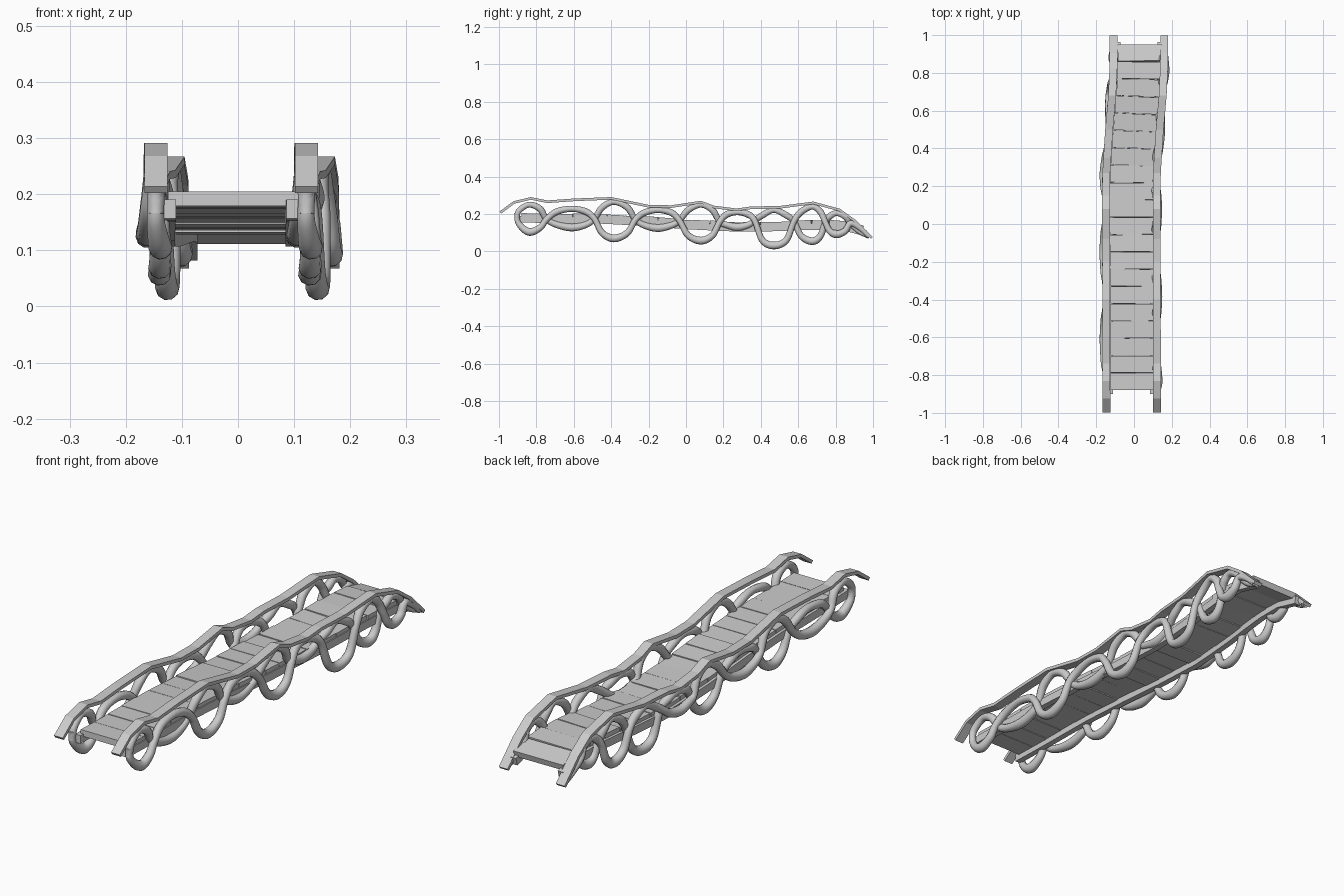
import bpy, bmesh, random
from mathutils import Vector, Matrix

if "Cube" in bpy.data.objects:
    bpy.data.objects.remove(bpy.data.objects["Cube"])

random.seed(4)
SIDES = {"left": -0.134, "right": 0.134}


def lerp_table(table, y):
    for (a, va), (b, vb) in zip(table, table[1:]):
        if y <= b:
            return va + (vb - va) * max(0, (y - a) / (b - a))
    return table[-1][1]


# sideways drift of the whole bridge, and height of the deck surface
BEND = [(-1, -.012), (0, -.014), (.25, -.014), (.5, .002), (.7, .02), (.85, .026), (1, .026)]
DECK = [(-.92, .208), (-.75, .203), (-.45, .2), (-.2, .186), (0, .17), (.3, .156),
        (.5, .16), (.7, .168), (.84, .164), (.97, .13)]


def bend(y):
    return lerp_table(BEND, y)


def deck(y):
    return lerp_table(DECK, y)


def finish(bm, name):
    bmesh.ops.recalc_face_normals(bm, faces=bm.faces)
    me = bpy.data.meshes.new(name)
    bm.to_mesh(me)
    bm.free()
    ob = bpy.data.objects.new(name, me)
    bpy.context.collection.objects.link(ob)
    return ob


def sweep_box(name, pts, width, height):
    """Rectangular section swept along points, width kept level in x."""
    bm = bmesh.new()
    rings = []
    for i, p in enumerate(pts):
        t = (pts[min(i + 1, len(pts) - 1)] - pts[max(i - 1, 0)])
        up = Vector((0, -t.z, t.y)).normalized() * height / 2
        side = Vector((width / 2, 0, 0))
        rings.append([bm.verts.new(p + a * side + b * up)
                      for a, b in ((-1, -1), (1, -1), (1, 1), (-1, 1))])
    for r, s in zip(rings, rings[1:]):
        for k in range(4):
            bm.faces.new((r[k], r[(k + 1) % 4], s[(k + 1) % 4], s[k]))
    bm.faces.new(rings[0])
    bm.faces.new(rings[-1])
    return finish(bm, name)


def smooth_path(pts, steps=8):
    """Catmull-Rom through (x, y, z, radius) points."""
    P = [Vector(p) for p in pts]
    P = [2 * P[0] - P[1]] + P + [2 * P[-1] - P[-2]]
    out = []
    for a, b, c, d in zip(P, P[1:], P[2:], P[3:]):
        for k in range(steps):
            t = k / steps
            out.append(.5 * (2 * b + (c - a) * t + (2 * a - 5 * b + 4 * c - d) * t * t
                             + (3 * b - a - 3 * c + d) * t ** 3))
    return out + [P[-2]]


def vine(name, pts, x0):
    cu = bpy.data.curves.new(name, 'CURVE')
    cu.dimensions = '3D'
    cu.bevel_depth = 1
    cu.bevel_resolution = 3
    cu.use_fill_caps = True
    path = smooth_path(pts)
    sp = cu.splines.new('POLY')
    sp.points.add(len(path) - 1)
    for q, p in zip(sp.points, path):
        q.co = (x0 + bend(p[1]) + p[0], p[1], p[2], 1)
        q.radius = p[3]
    sp.use_smooth = True
    ob = bpy.data.objects.new(name, cu)
    bpy.context.collection.objects.link(ob)


# handrail profile in (y, z)
RAIL = [(-.993, .208), (-.92, .262), (-.83, .284), (-.74, .266), (-.6, .276), (-.4, .284),
        (-.2, .242), (-.08, .24), (.08, .264), (.15, .238), (.27, .223), (.35, .234),
        (.5, .236), (.68, .26), (.82, .222), (.9, .165), (.994, .073)]

# vine rings: (middle y, top z, bottom z), and crossings between them: (y, z)
RINGS = [(-.84, .25, .105), (-.61, .228, .128), (-.385, .265, .07), (-.15, .222, .125),
         (.08, .25, .058), (.275, .21, .13), (.47, .222, .032), (.675, .24, .055), (.805, .205, .092)]
CROSS = [(-.745, .172), (-.49, .175), (-.27, .17), (-.035, .165), (.18, .158),
         (.367, .165), (.577, .16), (.745, .155), (.88, .15)]


def vine_points(low_first):
    s = 1 if low_first else -1
    pts = [(0, -.905, .205 if low_first else .165, .014),
           (0, -.895, .15 if low_first else .215, .016)]
    for i, ((y, top, bot), (cy, cz)) in enumerate(zip(RINGS, CROSS)):
        low = (i % 2 == 0) == low_first
        x = (.008 if low_first else -.014) if low else -.003
        w = (RINGS[i][1] - RINGS[i][2]) * .34
        z, r = (bot, .021) if low else (top, .016)
        dz = (z - (top + bot) / 2) * .7
        h = .62 * (cy - y) if i < 8 else .045
        if i:
            pts.append((x, y - .6 * (y - CROSS[i - 1][0]), (top + bot) / 2 + dz, .018))
        pts.append((x, y, z, r))
        pts.append((x, y + h, (top + bot) / 2 + dz, .018))
        pts.append((s * .009 - .003, cy, cz, .016))
    pts += [(s * .006, .93, .125 if low_first else .105, .014), (s * .006, .98, .078, .011)]
    return pts


for side, x0 in SIDES.items():
    # handrail
    sweep_box(f"{side}_handrail", [Vector((x0 + bend(y), y, z)) for y, z in RAIL], .041, .014)
    # twisted vines
    vine(f"{side}_vine_a", vine_points(True), x0)
    vine(f"{side}_vine_b", vine_points(False), x0)
    # stringer beam under the deck edge
    ys = [-.9 + i * 1.86 / 16 for i in range(17)]
    xs = x0 * .83
    sweep_box(f"{side}_stringer", [Vector((xs + bend(y), y, deck(y) - .034)) for y in ys], .026, .034)

# deck planks
N, Y0, Y1 = 20, -.88, .95
pitch = (Y1 - Y0) / N
bm = bmesh.new()
for i in range(N):
    a, b = Y0 + i * pitch, Y0 + (i + 1) * pitch
    y = (a + b) / 2
    d = Vector((bend(b) - bend(a), pitch, deck(b) - deck(a)))
    fwd = d.normalized()
    yaw = Matrix.Rotation(-fwd.x * .6 + random.uniform(-.01, .01), 4, 'Z')
    pitch_m = Matrix.Rotation(fwd.z, 4, 'X')
    loc = Matrix.Translation((bend(y) + .004, y, deck(y) - .013 + random.uniform(-.002, .002)))
    scale = Matrix.Diagonal((.232, pitch * .98, .026, 1))
    bmesh.ops.create_cube(bm, size=1, matrix=loc @ yaw @ pitch_m @ scale)
finish(bm, "deck_planks")
